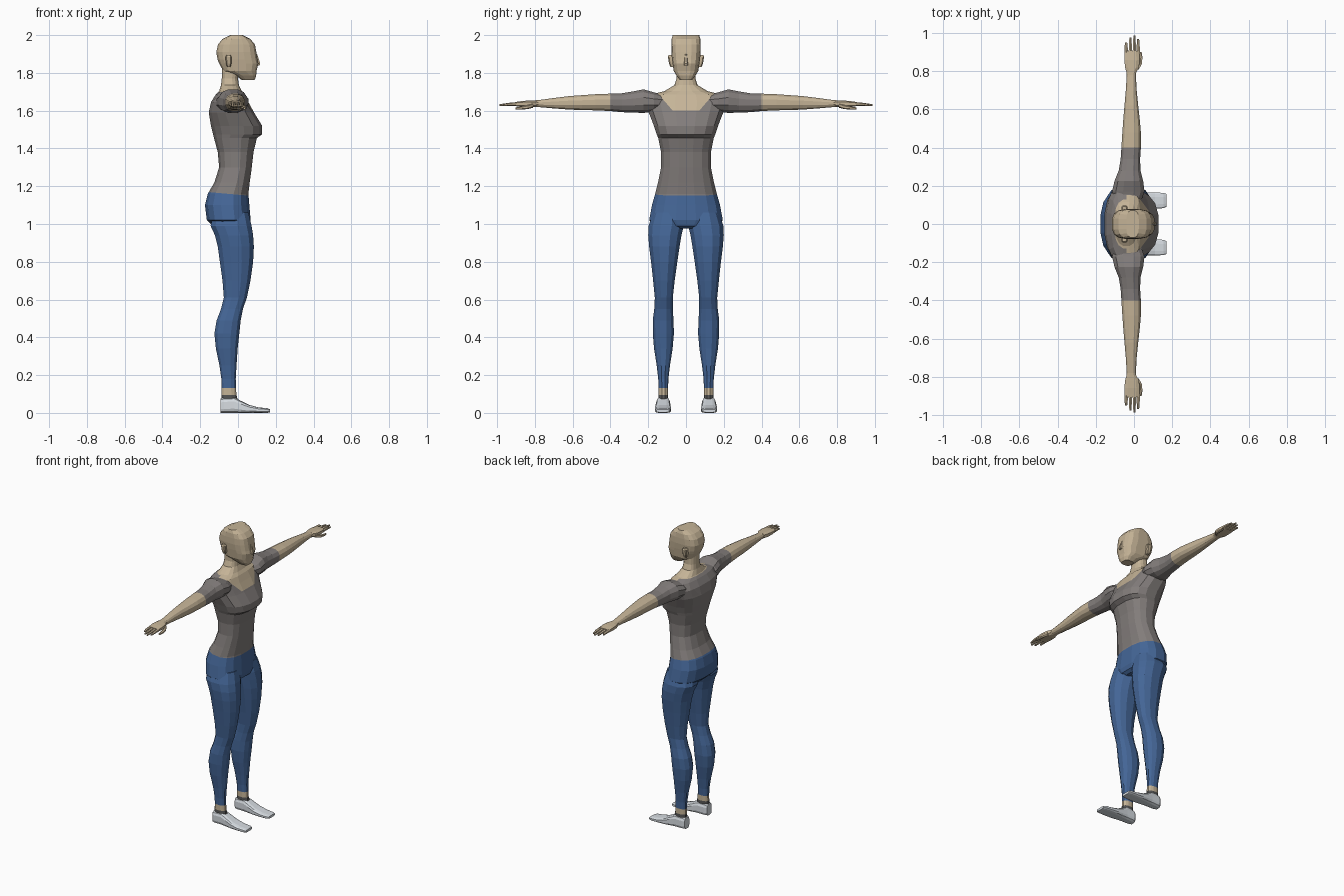
import bpy, bmesh, math
from mathutils import Vector


def material(name, rgb):
    m = bpy.data.materials.new(name)
    m.diffuse_color = (*rgb, 1)
    return m


MATS = [material("skin", (0.56, 0.455, 0.31)),
        material("grey shirt", (0.225, 0.205, 0.198)),
        material("blue trousers", (0.058, 0.133, 0.31)),
        material("white shoe", (0.68, 0.72, 0.76)),
        material("dark sock", (0.085, 0.085, 0.085))]
SKIN, SHIRT, BLUE, SHOE, SOCK = range(5)
ORDER = {"z": lambda a, b, t: (a, b, t),
         "y": lambda a, b, t: (a, t, b),
         "x": lambda a, b, t: (t, a, b)}


def section(n, power):
    """Rounded-box outline scaled to fill -1..1."""
    pts = []
    for i in range(n):
        w = 2 * math.pi * (i + 0.5) / n
        c, s = math.cos(w), math.sin(w)
        pts.append((math.copysign(abs(c) ** (2 / power), c),
                    math.copysign(abs(s) ** (2 / power), s)))
    k = max(p[0] for p in pts)
    q = max(p[1] for p in pts)
    return [(a / k, b / q) for a, b in pts]


def loft(name, rings, axis="z", n=12, power=2.3, rule=lambda c: SKIN, cuts=(), mirror=False):
    """Skin rings of (position, a min, a max, b min, b max) along an axis."""
    bm = bmesh.new()
    loops = []
    for t, a0, a1, b0, b1 in rings:
        loops.append([bm.verts.new(ORDER[axis]((a0 + a1) / 2 + u * (a1 - a0) / 2,
                                               (b0 + b1) / 2 + v * (b1 - b0) / 2, t))
                      for u, v in section(n, power)])
    for lo, hi in zip(loops, loops[1:]):
        for i in range(n):
            j = (i + 1) % n
            bm.faces.new((lo[i], lo[j], hi[j], hi[i]))
    bm.faces.new(loops[0])
    bm.faces.new(loops[-1])
    for co, no in cuts:
        bmesh.ops.bisect_plane(bm, geom=bm.verts[:] + bm.edges[:] + bm.faces[:],
                               plane_co=Vector(co), plane_no=Vector(no))
    bmesh.ops.recalc_face_normals(bm, faces=bm.faces)
    for f in bm.faces:
        f.material_index = rule(f.calc_center_median())
    me = bpy.data.meshes.new(name)
    bm.to_mesh(me)
    bm.free()
    for m in MATS:
        me.materials.append(m)
    ob = bpy.data.objects.new(name, me)
    bpy.context.collection.objects.link(ob)
    if mirror:
        mod = ob.modifiers.new("mirror", "MIRROR")
        mod.use_axis = (False, True, False)
    return ob


# Torso and neck: trousers below the waist, shirt, scooped neckline
def torso_rule(c):
    if c.z < 1.155 - 0.09 * c.x:
        return BLUE
    if c.z > 1.70:
        return SKIN
    if c.x > -0.04 and c.z > 1.60 and c.z > 1.60 + 1.15 * (abs(c.y) - 0.07):
        return SKIN
    return SHIRT


torso = [(0.975, -0.09, 0.04, 0.07), (0.99, -0.135, 0.06, 0.15), (1.02, -0.165, 0.067, 0.195),
         (1.10, -0.175, 0.06, 0.18), (1.16, -0.16, 0.055, 0.163), (1.22, -0.125, 0.062, 0.148),
         (1.30, -0.10, 0.073, 0.132), (1.38, -0.107, 0.082, 0.132), (1.455, -0.127, 0.10, 0.147),
         (1.475, -0.132, 0.128, 0.155), (1.52, -0.143, 0.128, 0.17), (1.59, -0.155, 0.085, 0.197),
         (1.645, -0.143, 0.055, 0.215), (1.685, -0.118, 0.035, 0.19), (1.703, -0.10, 0.02, 0.115),
         (1.735, -0.09, 0.005, 0.062), (1.77, -0.086, 0.0, 0.05), (1.84, -0.085, 0.01, 0.05)]
loft("torso", [(z, a, b, -w, w) for z, a, b, w in torso], n=16, power=2.5, rule=torso_rule,
     cuts=[((0, 0, 1.155), (0.09, 0, 1)), ((-0.04, 0, 0), (1, 0, 0)), ((0, 0, 1.60), (0, 0, 1)),
           ((0, 0.07, 1.60), (0, -1.15, 1)), ((0, -0.07, 1.60), (0, 1.15, 1)),
           ((0, 0, 1.70), (0, 0, 1))])

# Head with jaw, brow and flat crown
head = [(1.762, 0.02, 0.088, 0.032), (1.785, -0.01, 0.096, 0.05), (1.81, -0.078, 0.098, 0.065),
        (1.85, -0.10, 0.108, 0.071), (1.87, -0.108, 0.103, 0.074), (1.91, -0.115, 0.097, 0.078),
        (1.95, -0.106, 0.09, 0.078), (1.98, -0.082, 0.065, 0.076), (2.0, -0.04, 0.025, 0.07)]
loft("head", [(z, a, b, -w, w) for z, a, b, w in head], n=16, power=3.2)
loft("nose", [(1.84, 0.08, 0.115, -0.014, 0.014), (1.85, 0.08, 0.118, -0.013, 0.013),
              (1.90, 0.08, 0.101, -0.006, 0.006)], n=6, mirror=False)
loft("ear", [(1.83, -0.058, -0.04, 0.06, 0.082), (1.85, -0.064, -0.035, 0.06, 0.09),
             (1.885, -0.066, -0.034, 0.06, 0.096), (1.895, -0.06, -0.04, 0.06, 0.092)],
     n=8, power=4, mirror=True)

# Arms with short sleeves
loft("arm", [(0.10, -0.09, 0.03, 1.61, 1.68), (0.17, -0.115, 0.055, 1.595, 1.697),
             (0.225, -0.102, 0.048, 1.588, 1.713), (0.28, -0.08, 0.034, 1.59, 1.702),
             (0.34, -0.07, 0.032, 1.592, 1.692), (0.40, -0.066, 0.036, 1.598, 1.69),
             (0.48, -0.061, 0.036, 1.602, 1.687), (0.55, -0.056, 0.03, 1.603, 1.682),
             (0.62, -0.05, 0.022, 1.606, 1.677), (0.70, -0.043, 0.014, 1.612, 1.667),
             (0.78, -0.038, 0.01, 1.619, 1.656), (0.80, -0.04, 0.012, 1.619, 1.655)],
     axis="y", rule=lambda c: SHIRT if c.y < 0.40 else SKIN, mirror=True)

# Hands
loft("palm", [(0.79, -0.038, 0.01, 1.62, 1.655), (0.82, -0.047, 0.026, 1.617, 1.654),
              (0.86, -0.05, 0.03, 1.62, 1.652), (0.905, -0.048, 0.028, 1.624, 1.646)],
     axis="y", n=8, power=3, mirror=True)
for label, x, tip in (("little", -0.041, 0.952), ("ring", -0.019, 0.978),
                      ("middle", 0.002, 0.988), ("index", 0.022, 0.97)):
    loft(label + "_finger", [(0.89, x - 0.009, x + 0.009, 1.626, 1.645),
                             (0.935, x - 0.008, x + 0.008, 1.626, 1.642),
                             (tip, x - 0.005, x + 0.005, 1.625, 1.634)],
         axis="y", n=6, mirror=True)
loft("thumb", [(0.81, 0.005, 0.025, 1.615, 1.64), (0.84, 0.022, 0.042, 1.608, 1.629),
               (0.875, 0.028, 0.044, 1.606, 1.622), (0.902, 0.03, 0.04, 1.606, 1.617)],
     axis="y", n=6, mirror=True)


# Legs: trousers, bare ankle and sock
def leg_rule(c):
    return BLUE if c.z > 0.132 else SKIN if c.z > 0.096 else SOCK


loft("leg", [(1.06, -0.13, 0.055, 0.02, 0.175), (0.99, -0.145, 0.072, 0.012, 0.198),
             (0.94, -0.122, 0.08, 0.024, 0.2), (0.88, -0.107, 0.084, 0.034, 0.195),
             (0.80, -0.096, 0.08, 0.046, 0.185), (0.70, -0.082, 0.066, 0.06, 0.174),
             (0.61, -0.075, 0.047, 0.07, 0.165), (0.55, -0.09, 0.026, 0.07, 0.168),
             (0.49, -0.113, 0.014, 0.066, 0.176), (0.42, -0.125, 0.007, 0.064, 0.176),
             (0.34, -0.117, -0.002, 0.071, 0.169), (0.25, -0.098, -0.008, 0.085, 0.155),
             (0.18, -0.088, -0.012, 0.093, 0.147), (0.132, -0.086, -0.011, 0.095, 0.145),
             (0.096, -0.087, -0.008, 0.095, 0.145), (0.06, -0.088, 0.0, 0.093, 0.147)],
     rule=leg_rule, mirror=True)

# Shoes: low flat slip-ons, tapered upper over a wider sole
loft("shoe", [(-0.092, 0.095, 0.147, 0.0, 0.075), (-0.075, 0.086, 0.155, 0.0, 0.08),
              (-0.02, 0.085, 0.157, 0.0, 0.082), (0.015, 0.083, 0.16, 0.0, 0.064),
              (0.06, 0.08, 0.164, 0.0, 0.042), (0.11, 0.08, 0.165, 0.0, 0.029),
              (0.155, 0.083, 0.163, 0.0, 0.025), (0.17, 0.09, 0.157, 0.003, 0.019)],
     axis="x", n=12, power=3.4, rule=lambda c: SHOE, mirror=True)
